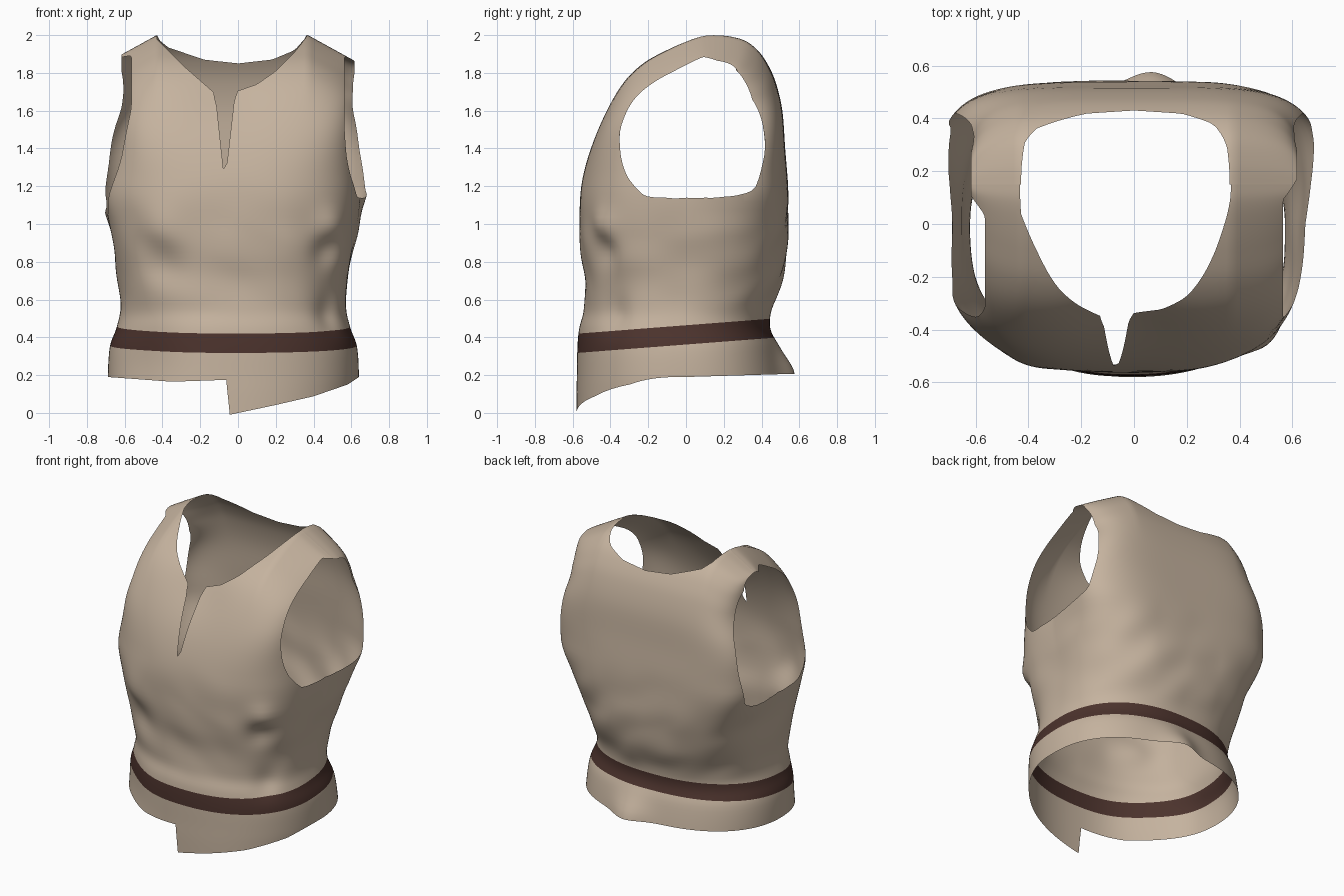
import bpy, bmesh, math
from mathutils import Vector, noise

if "Cube" in bpy.data.objects:
    bpy.data.objects.remove(bpy.data.objects["Cube"])

COLS, SUB = 220, 5

# Body profile: height, half width, front y, back y
PROFILE = [
    (-.03, .65, -.58, .52), (.10, .66, -.58, .52), (.20, .665, -.578, .51),
    (.35, .655, -.575, .48), (.45, .62, -.565, .445), (.55, .60, -.54, .455),
    (.70, .61, -.54, .51), (.85, .63, -.555, .53), (1.0, .655, -.565, .54),
    (1.2, .675, -.555, .54), (1.4, .655, -.505, .525), (1.6, .635, -.425, .51),
    (1.75, .63, -.335, .475), (1.85, .628, -.23, .43), (1.92, .628, -.105, .38),
    (1.97, .628, .01, .315), (1.995, .628, .09, .225), (2.0, .628, .15, .15)]

# Cloth folds: centre, radius, push
FOLDS = [
    ((.07, .5, .20), .13, (0, .07, 0)), ((.68, .38, 1.28), .15, (.02, 0, 0)),
    ((-.40, -.5, .78), .12, (0, .03, 0)), ((-.42, -.5, 1.0), .12, (0, -.01, 0)),
    ((.48, -.45, .86), .09, (-.02, .03, 0)), ((.50, -.45, .98), .09, (.015, -.02, 0)),
    ((.50, -.40, .52), .08, (-.015, .03, 0)), ((-.03, -.38, 1.7), .2, (0, .03, 0)),
    ((-.52, -.43, .30), .25, (.03, .03, 0)), ((-.65, -.28, 1.15), .15, (-.025, 0, 0))]

NECK_FRONT = [(-.46, 2.15), (-.43, 1.98), (-.28, 1.83), (-.12, 1.69), (-.07, 1.22),
              (-.015, 1.70), (.10, 1.74), (.20, 1.81), (.30, 1.91), (.37, 2.0), (.40, 2.15)]
NECK_BACK = [(-.46, 2.15), (-.43, 1.985), (-.37, 1.935), (-.18, 1.87), (0, 1.85),
             (.18, 1.87), (.30, 1.92), (.37, 2.0), (.40, 2.15)]
HEM_FRONT = [(-.69, .19), (-.35, .165), (-.06, .175), (-.045, -.01), (.2, .042),
             (.4, .088), (.58, .15), (.64, .19)]
ARMHOLE = [(-.22, 1.15), (-.11, 1.14), (0, 1.14), (.1, 1.14), (.2, 1.145), (.36, 1.18),
           (.40, 1.3), (.41, 1.5), (.35, 1.66), (.28, 1.80), (.15, 1.87), (.04, 1.89),
           (-.1, 1.86), (-.2, 1.79), (-.29, 1.66), (-.35, 1.42), (-.31, 1.25)]


def lerp_table(pts, x):
    if x <= pts[0][0]:
        return pts[0][1]
    for (a, p), (b, q) in zip(pts, pts[1:]):
        if x <= b:
            return p + (q - p) * (x - a) / (b - a)
    return pts[-1][1]


def smooth(a, b, t):
    t = min(1, max(0, (t - a) / (b - a)))
    return t * t * (3 - 2 * t)


def spline_rows():
    n = len(PROFILE)
    for i in range(n - 1):
        q = [PROFILE[min(n - 1, max(0, k))] for k in (i - 1, i, i + 1, i + 2)]
        for s in range(SUB):
            t = s / SUB
            yield [.5 * (2 * b + (c - a) * t + (2 * a - 5 * b + 4 * c - d) * t * t
                         + (3 * b - a - 3 * c + d) * t ** 3) for a, b, c, d in zip(*q)]
    yield list(PROFILE[-1])


def surface_point(row, ang):
    z, w, f, b = row
    c, s = math.cos(ang), math.sin(ang)
    # Round waist, squarer chest; the front is rounder than the back
    p = 2.3 + (1.05 + .4 * s) * smooth(.5, 1.2, z) + 1.1 * smooth(1.2, 1.55, z)
    r = (abs(c) ** p + abs(s) ** p) ** (-1 / p)
    shift = -.025 + .028 * smooth(1.2, 1.85, z)
    v = Vector((shift + w * r * c, (f + b) / 2 + (b - f) / 2 * r * s, z))
    # Chest widens toward the back
    v.x *= 1 + (.08 * v.y + .2 * max(0, v.y)) * smooth(.85, 1.2, z) * (1 - smooth(1.35, 1.75, z))
    # Sloping shoulders
    v.z -= .55 * max(0, abs(v.x + .03) - .4) * smooth(1.5, 1.95, z)
    out = Vector((c, s, 0))
    for centre, rad, push in FOLDS:
        v += Vector(push) * math.exp(-(v - Vector(centre)).length_squared / rad ** 2)
    # Soft wrinkles gathered above the belt
    amount = .014 * smooth(.48, .62, z) * (1 - smooth(.9, 1.3, z))
    return v + out * amount * noise.noise(Vector((v.x * 4, v.y * 4, v.z * 5 + v.x * 2)))


def contour(bm, func):
    """Cut edges along func = 0; return the faces where func is positive."""
    val = {}
    for v in bm.verts:
        d = func(v.co)
        val[v] = d if abs(d) > 1e-4 else 1e-4
    fresh = set()
    for e in list(bm.edges):
        a, b = e.verts
        if val[a] * val[b] < 0:
            v = bmesh.utils.edge_split(e, a, val[a] / (val[a] - val[b]))[1]
            val[v] = 0
            fresh.add(v)
    for f in list(bm.faces):
        pair = [v for v in f.verts if v in fresh]
        if len(pair) == 2:
            bmesh.utils.face_split(f, pair[0], pair[1])
    return [f for f in bm.faces if sum(val[v] for v in f.verts) > 0]


def remove(bm, func):
    bmesh.ops.delete(bm, geom=contour(bm, func), context='FACES')


def neck(c):
    return c.z - lerp_table(NECK_FRONT if c.y < .15 else NECK_BACK, c.x)


def hem(c):
    return (lerp_table(HEM_FRONT, c.x) if c.y < 0 else .19 + .03 * c.y) - c.z


POLAR = sorted((math.atan2(z - 1.5, y - .03), math.hypot(z - 1.5, y - .03)) for y, z in ARMHOLE)
POLAR = [(POLAR[-1][0] - math.tau, POLAR[-1][1])] + POLAR + [(POLAR[0][0] + math.tau, POLAR[0][1])]


def armhole(c):
    z = c.z - 1.5
    if c.x < 0 and z < 0:       # one armhole hangs lower
        z *= .8
    dy = c.y - .03
    return min(abs(c.x) - .565, lerp_table(POLAR, math.atan2(z, dy)) - math.hypot(z, dy))


def shoulder_end(c):
    # Trim the strap tips square
    return min(abs(c.x) - .618, c.z - 1.8)


def belt_low(c):
    return c.z - (.318 + .077 * (c.y + .57))


def belt_high(c):
    return c.z - (.42 + .077 * (c.y + .57))


def material(name, rgb):
    m = bpy.data.materials.new(name)
    m.diffuse_color = (*rgb, 1)
    m.use_nodes = True
    m.node_tree.nodes["Principled BSDF"].inputs["Base Color"].default_value = m.diffuse_color
    return m


# Vest shell: rings lofted up to the shoulder ridge
bm = bmesh.new()
rings = [[bm.verts.new(surface_point(row, math.tau * i / COLS)) for i in range(COLS)]
         for row in spline_rows()]
for lo, hi in zip(rings, rings[1:]):
    for i in range(COLS):
        j = (i + 1) % COLS
        bm.faces.new((lo[i], lo[j], hi[j], hi[i]))
bmesh.ops.remove_doubles(bm, verts=bm.verts, dist=1e-4)

# Openings
for opening in (neck, armhole, shoulder_end, hem):
    remove(bm, opening)

# Belt band
contour(bm, belt_low)
contour(bm, belt_high)
for f in bm.faces:
    c = f.calc_center_median()
    f.material_index = int(belt_low(c) > 0 > belt_high(c))
    f.smooth = True
bmesh.ops.delete(bm, geom=[v for v in bm.verts if not v.link_faces], context='VERTS')

mesh = bpy.data.meshes.new("vest")
bm.to_mesh(mesh)
bm.free()
mesh.materials.append(material("tan cloth", (.56, .45, .345)))
mesh.materials.append(material("dark brown belt", (.072, .033, .026)))
bpy.context.collection.objects.link(bpy.data.objects.new("vest", mesh))
